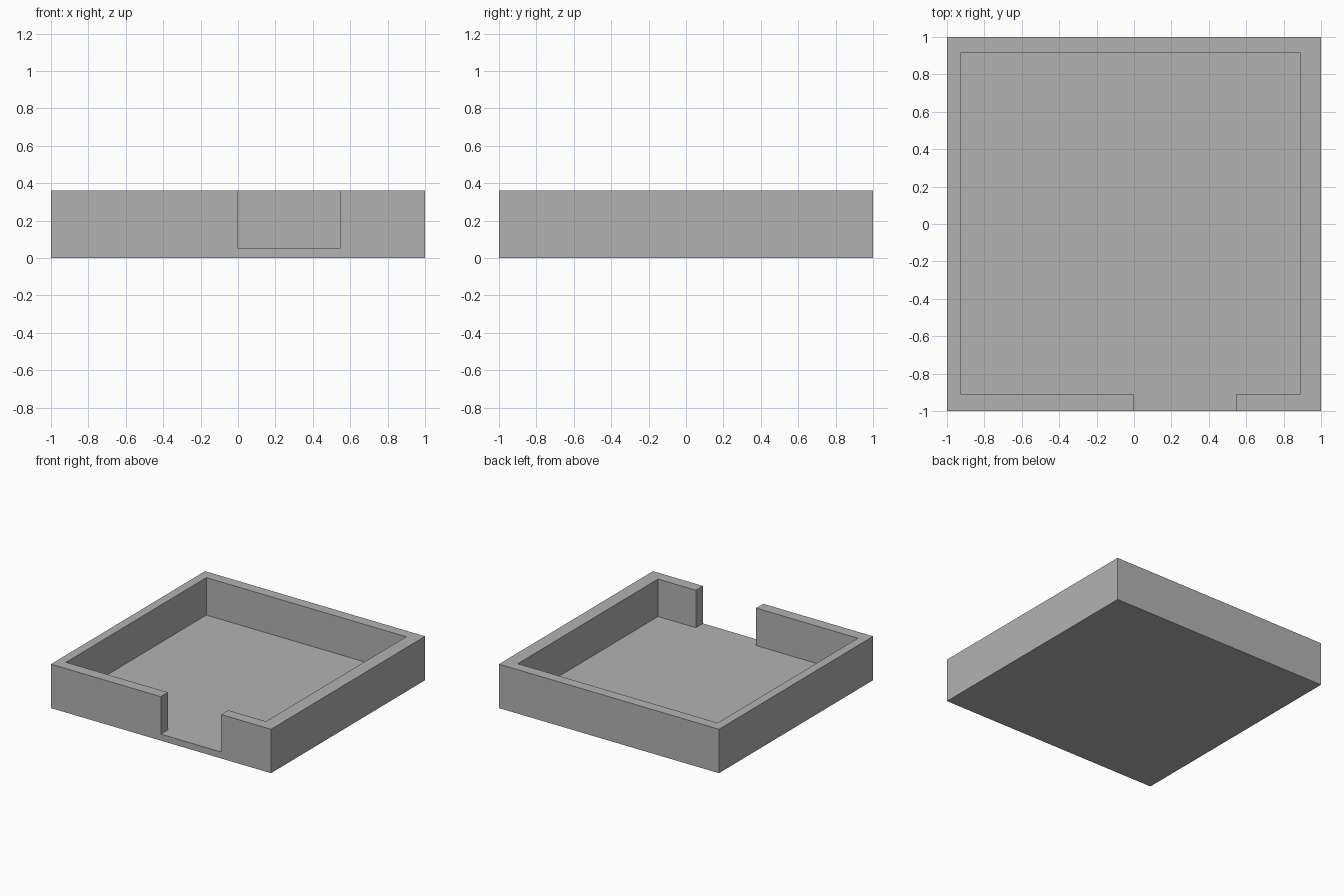
import bpy
import bmesh

cube = bpy.data.objects.get("Cube")
if cube:
    bpy.data.objects.remove(cube, do_unlink=True)

HEIGHT, FLOOR = 0.361, 0.053
LEFT, RIGHT, FRONT, BACK = -0.927, 0.89, -0.908, 0.913   # inner cavity
GAP_A, GAP_B = -0.002, 0.547                            # front opening


def prism(name, outline, z0, z1):
    """Extrude a flat outline between two heights."""
    bm = bmesh.new()
    base = bm.faces.new([bm.verts.new((x, y, z0)) for x, y in outline])
    top = bmesh.ops.extrude_face_region(bm, geom=[base])["geom"]
    verts = [v for v in top if isinstance(v, bmesh.types.BMVert)]
    bmesh.ops.translate(bm, vec=(0, 0, z1 - z0), verts=verts)
    bmesh.ops.recalc_face_normals(bm, faces=bm.faces)
    mesh = bpy.data.meshes.new(name)
    bm.to_mesh(mesh)
    bm.free()
    obj = bpy.data.objects.new(name, mesh)
    bpy.context.collection.objects.link(obj)
    return obj


# Grey material
grey = bpy.data.materials.new("plain_grey")
grey.use_nodes = True
colour = (0.45, 0.45, 0.45, 1)
grey.diffuse_color = colour
grey.node_tree.nodes["Principled BSDF"].inputs["Base Color"].default_value = colour

# Solid square block
tray = prism("tray", [(-1, -1), (1, -1), (1, 1), (-1, 1)], 0, HEIGHT)
tray.data.materials.append(grey)

# Cavity and front opening as one cutter
cutter = prism("cavity_cutter", [
    (LEFT, FRONT), (GAP_A, FRONT), (GAP_A, -1.2), (GAP_B, -1.2),
    (GAP_B, FRONT), (RIGHT, FRONT), (RIGHT, BACK), (LEFT, BACK)], FLOOR, 0.6)
cutter.data.materials.append(grey)
cutter.hide_render = True

# Hollow out the block, then drop the cutter
cut = tray.modifiers.new("hollow", 'BOOLEAN')
cut.operation = 'DIFFERENCE'
cut.solver = 'EXACT'
cut.object = cutter
bpy.context.view_layer.objects.active = tray
tray.select_set(True)
bpy.ops.object.modifier_apply(modifier=cut.name)
bpy.data.objects.remove(cutter, do_unlink=True)
